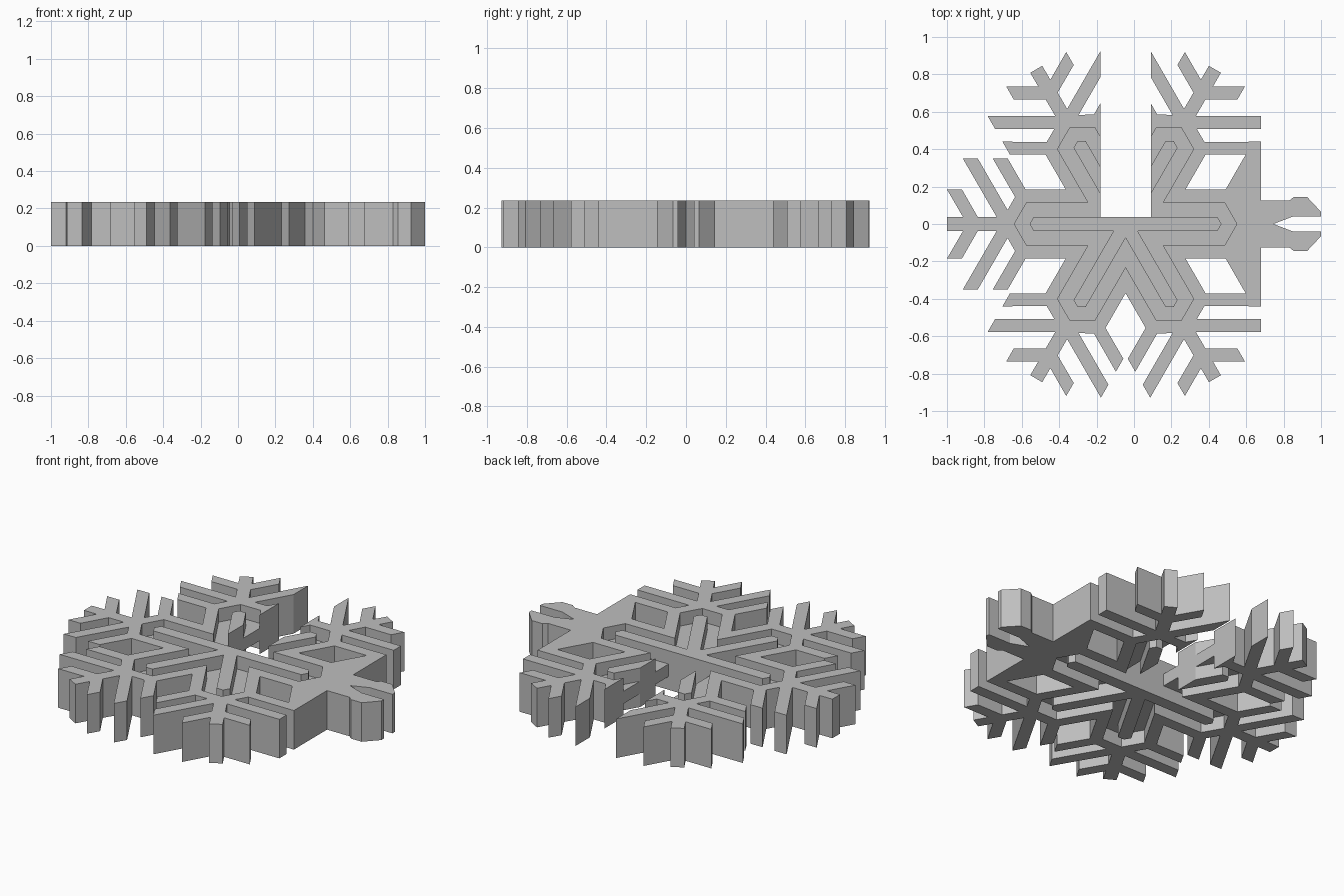
import bpy
import bmesh
from math import cos, sin, radians, sqrt

if "Cube" in bpy.data.objects:
    bpy.data.objects.remove(bpy.data.objects["Cube"], do_unlink=True)

CX = -0.045        # centre of the snowflake
HEIGHT = 0.235
GROOVE = 0.08      # groove depth on each face

grey = bpy.data.materials.new("plain_grey")
grey.use_nodes = True
grey.diffuse_color = (0.52, 0.52, 0.52, 1)
grey.node_tree.nodes["Principled BSDF"].inputs["Base Color"].default_value = grey.diffuse_color


def prism(name, outline, z0, z1):
    """Extrude a flat outline from z0 to z1."""
    bm = bmesh.new()
    face = bm.faces.new([bm.verts.new((x, y, z0)) for x, y in outline])
    side = bmesh.ops.extrude_face_region(bm, geom=[face])
    top = [v for v in side["geom"] if isinstance(v, bmesh.types.BMVert)]
    bmesh.ops.translate(bm, vec=(0, 0, z1 - z0), verts=top)
    bmesh.ops.recalc_face_normals(bm, faces=bm.faces)
    mesh = bpy.data.meshes.new(name)
    bm.to_mesh(mesh)
    bm.free()
    mesh.materials.append(grey)
    obj = bpy.data.objects.new(name, mesh)
    bpy.context.scene.collection.objects.link(obj)
    return obj


def combine(target, tool, operation):
    """Apply a boolean and remove the tool."""
    mod = target.modifiers.new(operation.lower(), "BOOLEAN")
    mod.operation = operation
    mod.solver = "EXACT"
    mod.object = tool
    bpy.context.view_layer.update()
    bpy.context.view_layer.objects.active = target
    bpy.ops.object.modifier_apply(modifier=mod.name)
    bpy.data.objects.remove(tool, do_unlink=True)


def plain_arm(half_width, tip):
    """Half of an arm ending in a pointed hexagon tip."""
    return [(tip - half_width / sqrt(3), half_width), (tip, 0)]


def six_arms(half_width, arms):
    """Place half-profiles (distance along arm, distance from axis) at 60 degree steps."""
    points = []
    for i, half in enumerate(arms):
        a = radians(60 * i)
        valley = (sqrt(3) * half_width, -half_width)
        rising = [(u, -v) for u, v in half]
        falling = [(u, v) for u, v in reversed(half) if v > 0]
        for u, v in [valley] + rising + falling:
            points.append((CX + u * cos(a) - v * sin(a), u * sin(a) + v * cos(a)))
    return points


# Branched arm: three pairs of slanted twigs on a thin spine
branched = [(0.535, 0.185), (0.63, 0.35), (0.71, 0.35), (0.591, 0.145), (0.631, 0.075),
            (0.79, 0.35), (0.87, 0.35), (0.689, 0.037), (0.79, 0.037),
            (0.875, 0.185), (0.955, 0.185), (0.869, 0.037), (0.955, 0.037)]

outline = six_arms(0.185, [plain_arm(0.185, 0.675)] + [branched] * 5)
# Twigs beside the connector end flush with its plate
outline = [(0.68, y) if x > 0.55 and 0.3 < abs(y) < 0.6 else (x, y) for x, y in outline]
snowflake = prism("snowflake", outline, 0, HEIGHT)

# Connector plate with two snap prongs
half_plate = [(0.49, 0.185), (0.614, 0.4), (0.68, 0.4), (0.68, 0.125), (0.83, 0.125),
              (0.855, 0.145), (0.925, 0.145), (1, 0.065), (1, 0.04), (0.85, 0.04)]
plate = half_plate + [(0.745, 0)] + [(x, -y) for x, y in reversed(half_plate)]
combine(snowflake, prism("connector_plate", plate, 0, HEIGHT), "UNION")

# Star-shaped groove on the upper and lower faces
for z0, z1 in ((HEIGHT - GROOVE, HEIGHT + 0.1), (-0.1, GROOVE)):
    groove = prism("groove_cutter", six_arms(0.115, [plain_arm(0.115, 0.595)] * 6), z0, z1)
    core = prism("core_cutter", six_arms(0.037, [plain_arm(0.037, 0.513)] * 6), z0 - 0.1, z1 + 0.1)
    groove.hide_render = core.hide_render = True
    combine(groove, core, "DIFFERENCE")
    combine(snowflake, groove, "DIFFERENCE")

# Slot that receives another piece
slot = [(CX - 0.135, 0.037), (CX + 0.135, 0.037), (CX + 0.135, 1.2), (CX - 0.135, 1.2)]
combine(snowflake, prism("slot_cutter", slot, -0.2, HEIGHT + 0.2), "DIFFERENCE")
